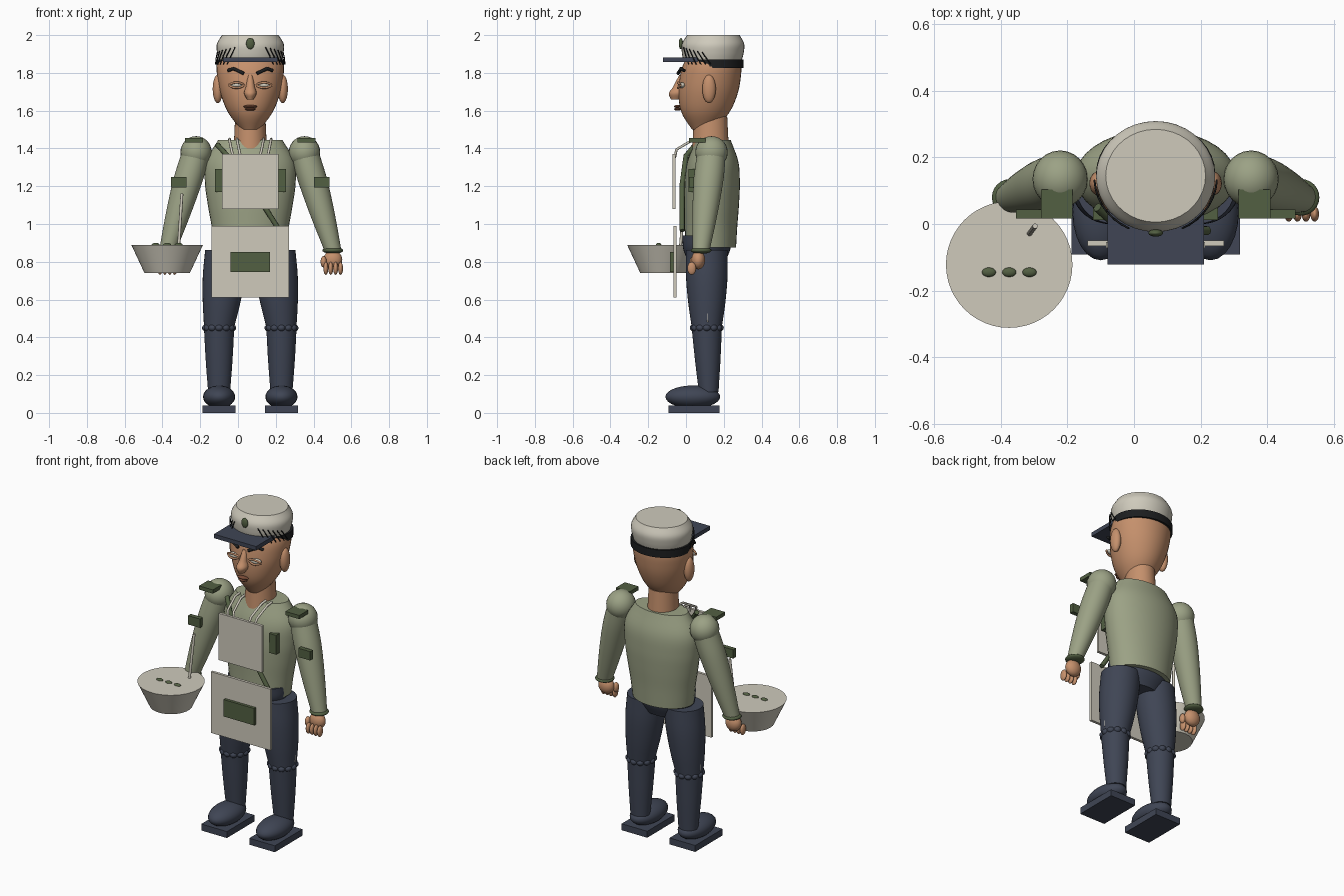
import bpy, bmesh, math
from mathutils import Vector

default_cube = bpy.data.objects.get("Cube")
if default_cube:
    bpy.data.objects.remove(default_cube, do_unlink=True)

MID = .065    # the figure stands left of the origin, the bowl fills the other side
SPINE = .14   # depth of the body's axis
SIDES = (-1, 1)


def material(name, *rgb):
    mat = bpy.data.materials.new(name)
    mat.use_nodes = True
    mat.diffuse_color = (*rgb, 1)
    mat.node_tree.nodes["Principled BSDF"].inputs["Base Color"].default_value = (*rgb, 1)
    return mat


IVORY = material("ivory", .62, .59, .5)
SAGE = material("sage green", .33, .36, .235)
OLIVE = material("dark olive", .085, .115, .055)
NAVY = material("navy", .05, .06, .09)
SKIN = material("skin", .56, .28, .15)
BLACK = material("black", .012, .013, .014)
LIP = material("lip brown", .2, .075, .04)


def link(name, data, mat):
    data.materials.append(mat)
    ob = bpy.data.objects.new(name, data)
    bpy.context.collection.objects.link(ob)
    return ob


def finish(name, bm, mat, smooth=True):
    bmesh.ops.recalc_face_normals(bm, faces=bm.faces)
    mesh = bpy.data.meshes.new(name)
    bm.to_mesh(mesh)
    bm.free()
    ob = link(name, mesh, mat)
    if smooth:
        bpy.ops.object.select_all(action="DESELECT")
        ob.select_set(True)
        bpy.context.view_layer.objects.active = ob
        bpy.ops.object.shade_smooth_by_angle(angle=math.radians(40))


def spline(values, t):
    """Smooth curve through evenly spaced values, t from 0 to 1."""
    ends = [2 * values[0] - values[1], *values, 2 * values[-1] - values[-2]]
    spans = len(values) - 1
    i = min(int(t * spans), spans - 1)
    u = t * spans - i
    a, b, c, d = ends[i:i + 4]
    return b + u * (c - a + u * (2 * a - 5 * b + 4 * c - d + u * (3 * (b - c) + d - a))) / 2


def loft(name, mat, bottom, top, radii, depth=(1, 1), sides=36):
    """Stack of ellipses between two centres; depth is the y to x ratio at both ends."""
    bottom, top = Vector(bottom), Vector(top)
    steps = 5 * (len(radii) - 1)
    bm = bmesh.new()
    loops = []
    for k in range(steps + 1):
        t = k / steps
        centre = bottom.lerp(top, t)
        rx = spline(radii, t)
        ry = rx * (depth[0] + t * (depth[1] - depth[0]))
        angles = [i * math.tau / sides for i in range(sides)]
        loops.append([bm.verts.new(centre + Vector((rx * math.cos(a), ry * math.sin(a), 0)))
                      for a in angles])
    for low, high in zip(loops, loops[1:]):
        for i in range(sides):
            bm.faces.new((low[i - 1], low[i], high[i], high[i - 1]))
    bm.faces.new(loops[0])
    bm.faces.new(loops[-1])
    finish(name, bm, mat)


def solid(name, mat, centre, size, smooth):
    bm = bmesh.new()
    if smooth:
        bmesh.ops.create_uvsphere(bm, u_segments=24, v_segments=14, radius=1)
    else:
        bmesh.ops.create_cube(bm, size=1)
    bmesh.ops.scale(bm, vec=size, verts=bm.verts)
    bmesh.ops.translate(bm, vec=centre, verts=bm.verts)
    finish(name, bm, mat, smooth)


def ball(name, mat, centre, radii):
    solid(name, mat, centre, radii, True)


def box(name, mat, centre, size):
    solid(name, mat, centre, size, False)


def tube(name, mat, points, radius):
    curve = bpy.data.curves.new(name, "CURVE")
    curve.dimensions = "3D"
    curve.bevel_depth = radius
    curve.bevel_resolution = 2
    curve.use_fill_caps = True
    path = curve.splines.new("POLY")
    path.points.add(len(points) - 1)
    for point, place in zip(path.points, points):
        point.co = (*place, 1)
    link(name, curve, mat)


# Trunk and head
loft("pelvis", NAVY, (MID, .11, .79), (MID, .11, .94), (.13, .18, .19), (.7, .68))
loft("torso", SAGE, (MID, .13, .875), (MID, .145, 1.445),
     (.19, .205, .225, .24, .235, .17), (.71, .54))
loft("neck", SKIN, (MID, .13, 1.4), (MID, .13, 1.57), (.088, .08), (1.1, 1.1))
loft("head", SKIN, (MID, .09, 1.5), (MID, .15, 1.93),
     (.05, .115, .152, .172, .176, .14), (1.15, .8))
loft("nose", SKIN, (MID, -.055, 1.66), (MID, -.025, 1.79),
     (.018, .033, .024, .018, .01), (1.4, 1), sides=16)
for name, height, width in (("upper_lip", 1.622, .037), ("lower_lip", 1.608, .028)):
    ball(name, LIP, (MID, -.045, height), (width, .018, .008))

# Cap with visor, rear band and badge
loft("cap", IVORY, (MID, SPINE, 1.86), (MID, .145, 2), (.165, .176, .177, .15), (.93, .93))
loft("cap_band", BLACK, (MID, .153, 1.825), (MID, .153, 1.872), (.179, .179), (.85, .85))
box("visor", NAVY, (MID, -.026, 1.87), (.29, .192, .025))
ball("cap_badge", OLIVE, (MID, -.027, 1.955), (.022, .011, .03))

# Paired parts, each built once per side
for side in SIDES:
    def at(out, y, z):
        return (MID + side * out, y, z)

    # Face
    ball("ear", SKIN, at(.172, .122, 1.715), (.027, .036, .075))
    ball("eye", IVORY, at(.073, -.022, 1.735), (.038, .022, .015))
    for lid in SIDES:
        arc = [i / 4 for i in range(-4, 5)]
        tube("eyelid", SKIN, [at(.073 + t * .04, -.042 + t * t * .012,
                                 1.735 + lid * (.014 - t * t * .012)) for t in arc], .006)
    tube("eyebrow", BLACK, [at(.035, -.042, 1.797), at(.09, -.026, 1.823),
                            at(.118, -.01, 1.812)], .009)

    # Loose hair strands fanned over the cap's front corner
    for k in range(6):
        strand = []
        for t in (0, .5, 1):
            turn = math.radians(42 + k * 9 - t * 16)
            strand.append(at(.184 * math.sin(turn), SPINE - .17 * math.cos(turn),
                             1.845 + t * (.09 - k * .005)))
        tube("hair_strand", BLACK, strand, .003)

    # Arm with cuff, epaulette and patch
    shoulder, wrist = at(.287, .135, 1.38), at(.437, .08, .86)
    ball("shoulder", SAGE, shoulder, (.083, .086, .085))
    loft("arm", SAGE, wrist, shoulder, (.045, .06, .072, .079, .076))
    ball("cuff", OLIVE, wrist, (.055, .055, .018))
    box("epaulette", OLIVE, at(.297, .06, 1.443), (.095, .087, .023))
    box("arm_patch", OLIVE, at(.379, .03, 1.222), (.082, .027, .055))
    box("chest_pocket", OLIVE, at(.164, .03, 1.23), (.048, .035, .12))

    # Hand
    ball("palm", SKIN, at(.437, .065, .81), (.05, .036, .05))
    for k in range(4):
        ball("finger", SKIN, at(.4 + k * .026, .03, .765), (.013, .023, .034))
    ball("thumb", SKIN, at(.388, .04, .8), (.016, .02, .03))

    # Leg with a beaded cuff at the knee
    knee = at(.165, .11, .45)
    loft("thigh", NAVY, knee, at(.125, .11, .862), (.079, .1, .113, .114), (1, .96))
    loft("shin", NAVY, at(.165, .12, .11), knee, (.058, .071, .08), (.9, 1))
    beads = 12
    for k in range(beads):
        turn = k * math.tau / beads
        offset = Vector((math.cos(turn), math.sin(turn), 0)) * .068
        ball("knee_bead", NAVY, Vector(knee) + offset, (.022, .022, .019))
    tube("trouser_stripe", IVORY, [at(.247, .115, .72), at(.245, .115, .48)], .003)

    # Shoe
    ball("shoe", NAVY, at(.165, .036, .085), (.085, .145, .06))
    box("sole", NAVY, at(.165, .043, .02), (.176, .27, .04))

    # Bib straps
    for out in (.06, .1):
        tube("bib_strap", IVORY, [at(out - .01, -.06, 1.35), at(out, -.05, 1.395),
                                  at(out + .01, .035, 1.445), at(out + .01, .08, 1.45)], .007)

# Apron, pouch and cross strap
box("bib", IVORY, (MID, -.063, 1.225), (.297, .017, .29))
box("apron", IVORY, (MID, -.058, .8), (.41, .017, .38))
box("apron_pouch", OLIVE, (MID, -.075, .798), (.21, .019, .105))
tube("cross_strap", OLIVE, [(MID - .175, .05, 1.42), (MID - .12, 0, 1.36),
                            (MID, -.02, 1.21), (MID + .155, -.02, .965)], .014)

# Bowl with its pieces and a slim stick
BOWL = Vector((-.375, -.122, .89))
loft("bowl", IVORY, BOWL - Vector((0, 0, .15)), BOWL, (.12, .19), sides=48)
for k in (-1, 0, 1):
    ball("bowl_piece", OLIVE, BOWL + Vector((k * .061, -.023, 0)), (.021, .014, .01))
tube("stick", IVORY, [(-.315, -.03, .87), (-.297, -.006, 1.16)], .008)
